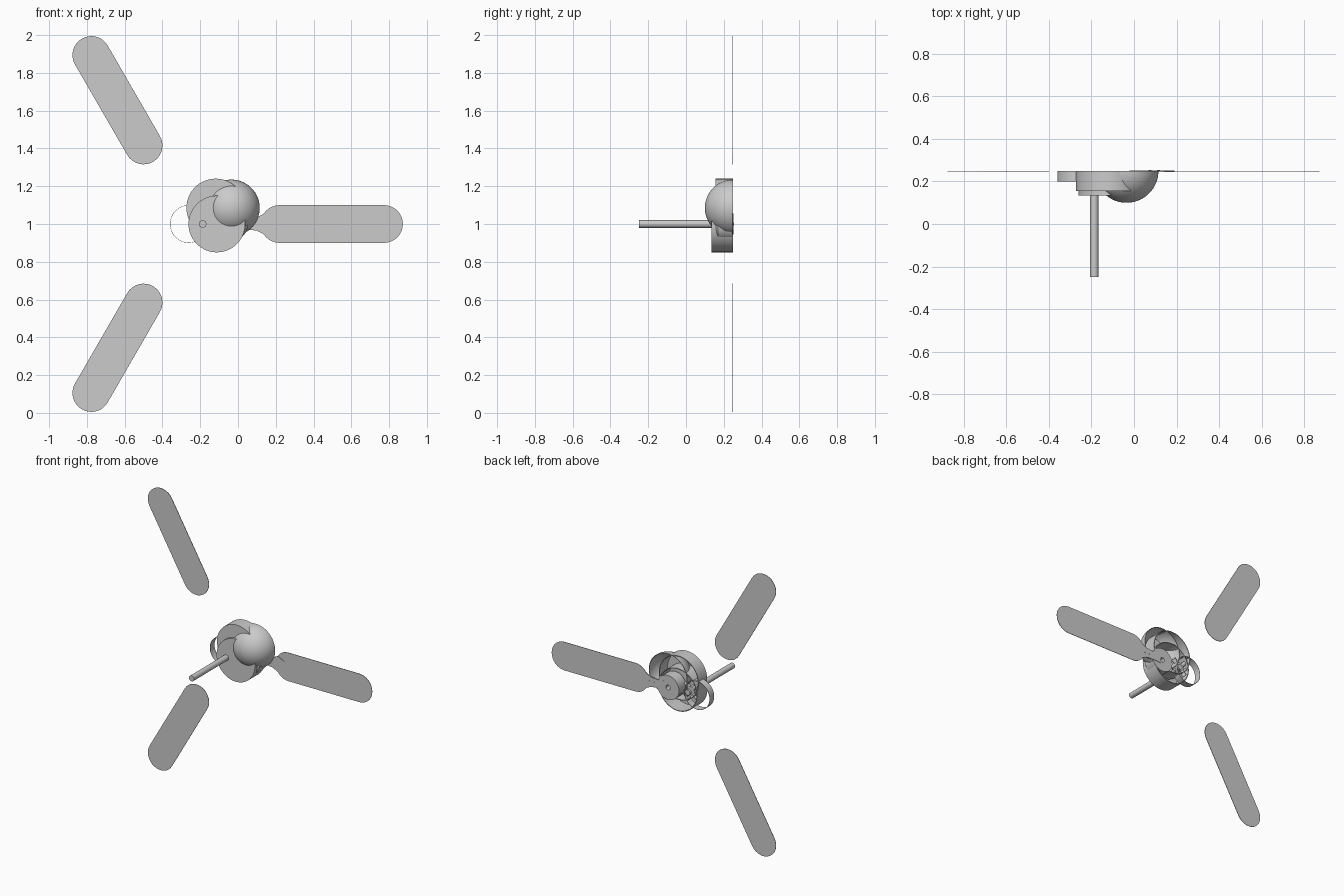
import bpy, bmesh, math
from mathutils import Matrix, Vector

old = bpy.data.objects.get("Cube")
if old:
    bpy.data.objects.remove(old, do_unlink=True)

grey = bpy.data.materials.new("plain grey")
grey.use_nodes = True
grey.diffuse_color = (0.6, 0.6, 0.6, 1)
grey.node_tree.nodes["Principled BSDF"].inputs["Base Color"].default_value = (0.6, 0.6, 0.6, 1)

BACK = 0.25   # rear plane shared by all the parts
MID = 1.0     # height of the fan axis


def finish(name, bm, smooth=True):
    bmesh.ops.remove_doubles(bm, verts=bm.verts, dist=1e-5)
    bmesh.ops.recalc_face_normals(bm, faces=bm.faces)
    mesh = bpy.data.meshes.new(name)
    bm.to_mesh(mesh)
    bm.free()
    mesh.materials.append(grey)
    obj = bpy.data.objects.new(name, mesh)
    bpy.context.collection.objects.link(obj)
    if smooth:
        bpy.ops.object.select_all(action='DESELECT')
        obj.select_set(True)
        bpy.context.view_layer.objects.active = obj
        bpy.ops.object.shade_smooth_by_angle(angle=math.radians(35))
    return obj


def turn(name, x, z, profile, steps=64):
    """Spin a (radius, y) profile around an axis along y."""
    bm = bmesh.new()
    verts = [bm.verts.new((r, y, 0)) for r, y in profile]
    edges = [bm.edges.new(pair) for pair in zip(verts, verts[1:])]
    bmesh.ops.spin(bm, geom=verts + edges, cent=(0, 0, 0), axis=(0, 1, 0),
                   angle=math.tau, steps=steps)
    bmesh.ops.translate(bm, verts=bm.verts, vec=(x, 0, z))
    return finish(name, bm)


def cup(name, x, z, r, front, wall=0.005):
    """Round housing with a closed front and an open back."""
    inner = r - wall
    return turn(name, x, z, [(0, front), (r, front), (r, BACK), (inner, BACK),
                             (inner, front + wall), (0, front + wall)])


def plate(name, outline, front, back, matrix=Matrix()):
    """Thin plate from an (x, z) outline."""
    bm = bmesh.new()
    face = bm.faces.new([bm.verts.new((x, front, z)) for x, z in outline])
    out = bmesh.ops.extrude_face_region(bm, geom=[face])
    moved = [v for v in out["geom"] if isinstance(v, bmesh.types.BMVert)]
    bmesh.ops.translate(bm, verts=moved, vec=(0, back - front, 0))
    bm.transform(matrix)
    return finish(name, bm, smooth=False)


def arc(cx, cz, r, start, end, n=16):
    angles = [math.radians(start + (end - start) * i / n) for i in range(n + 1)]
    return [(cx + r * math.cos(a), cz + r * math.sin(a)) for a in angles]


# Three rounded blades around the fan axis
blade = arc(0.48, 0, 0.1, 90, 270) + arc(1.033, 0, 0.1, -90, 90)
for i, name in enumerate(("right_blade", "upper_blade", "lower_blade")):
    spin = Matrix.Translation((-0.26, 0, MID)) @ Matrix.Rotation(-i * math.tau / 3, 4, 'Y')
    plate(name, blade, BACK - 0.003, BACK, spin)

# Bracket that holds the near blade
half = [(-0.02, 0.035), (0.05, 0.03), (0.1, 0.035), (0.14, 0.055), (0.19, 0.03)]
plate("blade_bracket", half + [(x, -z) for x, z in reversed(half)],
      BACK - 0.006, BACK + 0.001, Matrix.Translation((0, 0, MID)))
for x in (0.075, 0.115):
    turn("bracket_screw", x, MID, [(0, BACK), (0.007, BACK), (0.007, BACK + 0.004),
                                   (0, BACK + 0.004)], 16)

# Housings
cup("lower_housing", -0.112, MID, 0.15, 0.135)
cup("upper_housing", -0.118, 1.085, 0.155, 0.155)

# Domed lamp bowl, open at the back
R, T = 0.15, 0.004
dome = [(R * math.sin(a), BACK - R * math.cos(a))
        for a in (i * math.pi / 40 for i in range(21))]
inside = [((R - T) * r / R, BACK - (BACK - y) * (R - T) / R) for r, y in reversed(dome)]
turn("lamp_bowl", -0.035, 1.085, dome + inside)

# Motor drum with a bore in its rear face
turn("motor_drum", -0.035, MID - 0.005,
     [(0, 0.16), (0.075, 0.16), (0.085, 0.17), (0.085, BACK), (0.017, BACK),
      (0.017, BACK - 0.04), (0, BACK - 0.04)])

# Open trim ring
turn("trim_ring", -0.26, MID, [(0.1, 0.2), (0.1, BACK), (0.098, BACK), (0.098, 0.2), (0.1, 0.2)])

# Down rod
turn("down_rod", -0.187, MID, [(0, -0.25), (0.02, -0.25), (0.02, BACK), (0, BACK)], 32)

# Cluster of lamp sockets around the rod
turn("socket_hub", -0.2, MID + 0.01, [(0, 0.2), (0.03, 0.2), (0.03, 0.235), (0, 0.235)], 32)
for i in range(4):
    a = math.tau * (i + 0.5) / 4
    out = Vector((math.cos(a), 0, math.sin(a)))
    bm = bmesh.new()
    bmesh.ops.create_cone(bm, cap_ends=True, segments=24, radius1=0.013, radius2=0.016, depth=0.045)
    bm.transform(Matrix.Translation(Vector((-0.2, 0.222, MID + 0.01)) + out * 0.045)
                 @ out.to_track_quat('Z', 'Y').to_matrix().to_4x4())
    finish("lamp_socket", bm)
